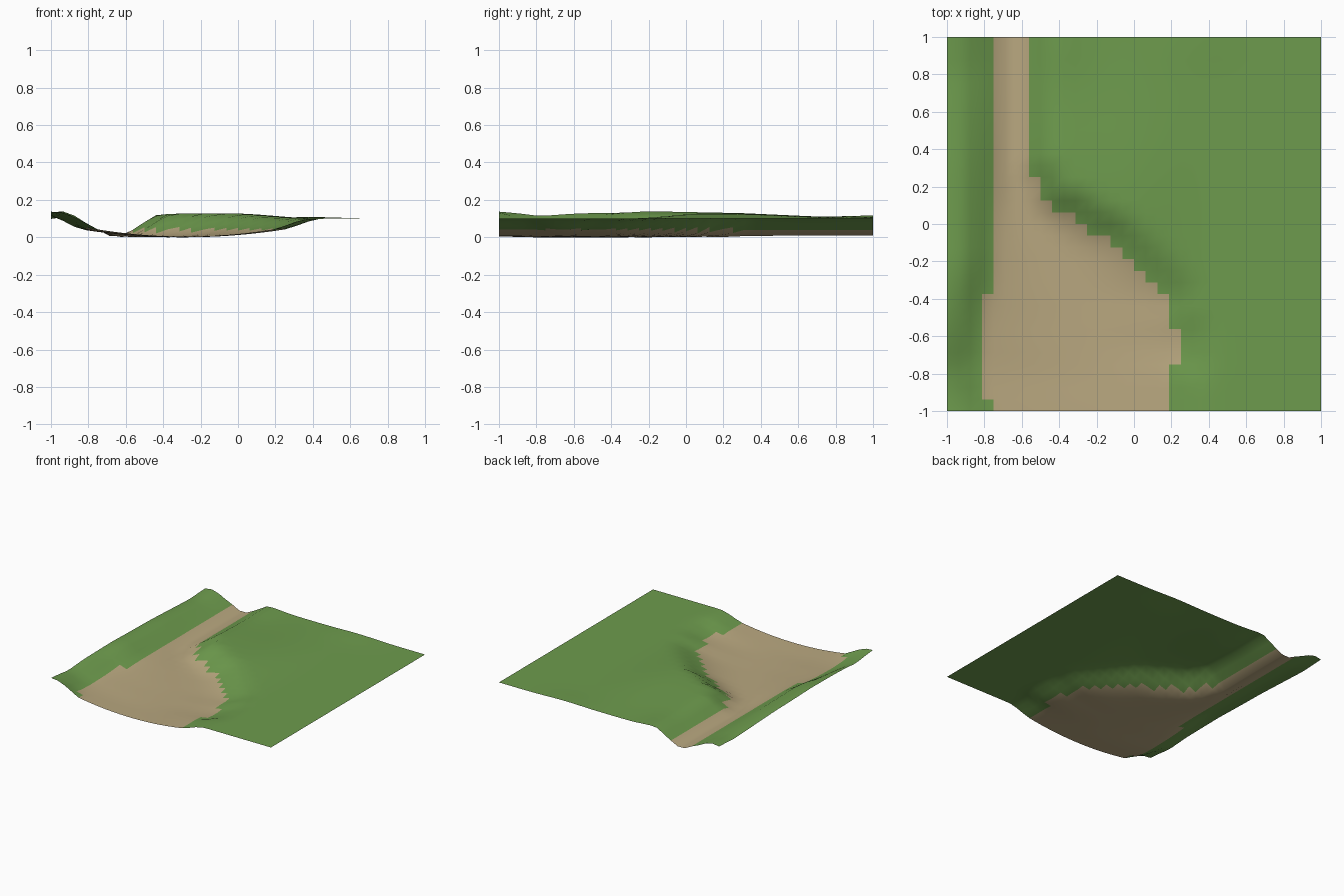
import bpy, bmesh
from math import exp
from mathutils import Vector
from mathutils.geometry import intersect_point_line

cube = bpy.data.objects.get("Cube")
if cube:
    bpy.data.objects.remove(cube)

CELLS = 32

# Sand outline as (y, x) points from back to front, and rim height of the left bank
LEFT_SHORE = [(1, -.75), (-.2, -.75), (-.34, -.77), (-.41, -.79),
              (-.75, -.84), (-.91, -.8), (-.97, -.75), (-1, -.75)]
RIGHT_SHORE = [(1, -.56), (.28, -.56), (.22, -.5), (.16, -.5), (.09, -.44), (.03, -.31),
               (-.03, -.25), (-.09, -.125), (-.16, -.06), (-.22, 0), (-.28, .06),
               (-.34, .125), (-.41, .19), (-.53, .19), (-.6, .25), (-.72, .25),
               (-.78, .19), (-1, .19)]
LEFT_RIM = [(1, .118), (.8, .107), (.3, .13), (-.2, .14), (-.6, .13), (-.8, .12), (-1, .137)]


def lookup(table, y):
    """Linear interpolation along a table ordered by falling y."""
    for (y0, v0), (y1, v1) in zip(table, table[1:]):
        if y >= y1:
            return v0 + (v1 - v0) * (y0 - y) / (y0 - y1)
    return table[-1][1]


def shore_distance(table, x, y):
    p = Vector((x, y))
    best = 9
    for (y0, x0), (y1, x1) in zip(table, table[1:]):
        a, b = Vector((x0, y0)), Vector((x1, y1))
        t = intersect_point_line(p, a, b)[1]
        best = min(best, (p - a.lerp(b, min(max(t, 0), 1))).length)
    return best


def ease(t):
    t = min(max(t, 0), 1)
    return t * t * (3 - 2 * t)


def bank(d, width):
    """Rise from shore to rim: part straight, part eased."""
    t = min(d / width, 1)
    return .4 * (1 - (1 - t) ** 2) + .6 * ease(t)


def height(x, y):
    left, right = lookup(LEFT_SHORE, y), lookup(RIGHT_SHORE, y)
    shore = .042
    if x < left:
        rim = lookup(LEFT_RIM, y)
        z = shore + (rim - shore) * bank(shore_distance(LEFT_SHORE, x, y), .2)
        return z - .012 * ease((-.93 - x) / .1) * ease(y + .9)
    if x > right:
        # Low swell behind the bank, levelling out to the flat meadow
        swell = .028 * (1 - ease((x + .05) / .5)) * exp(-((y - .15) / .55) ** 2)
        knoll = .008 * exp(-((x - .4) / .2) ** 2 - ((y - 1) / .15) ** 2)
        lip = .014 * exp(-((x + .42) / .15) ** 2 - ((y - 1) / .2) ** 2)
        rim = .1 + swell + knoll + lip
        width = .15 + .06 * ease((.3 - y) / .5)
        return shore + (rim - shore) * bank(shore_distance(RIGHT_SHORE, x, y), width)
    # Hollow sandy floor
    t = 2 * (x - left) / (right - left) - 1
    floor = .006 * ease(y + .2) + .004 * ease((-.8 - y) / .2)
    return floor + (shore - floor) * t * t


def material(name, rgb):
    m = bpy.data.materials.new(name)
    m.use_nodes = True
    m.diffuse_color = (*rgb, 1)
    bsdf = m.node_tree.nodes["Principled BSDF"]
    bsdf.inputs["Base Color"].default_value = (*rgb, 1)
    bsdf.inputs["Roughness"].default_value = .9
    return m


# Terrain sheet
bm = bmesh.new()
bmesh.ops.create_grid(bm, x_segments=CELLS, y_segments=CELLS, size=1)
for v in bm.verts:
    v.co.z = height(v.co.x, v.co.y)
lowest = min(v.co.z for v in bm.verts)
for v in bm.verts:
    v.co.z -= lowest

# Sand between the shores, grass elsewhere
for f in bm.faces:
    c = f.calc_center_median()
    f.material_index = int(lookup(LEFT_SHORE, c.y) < c.x < lookup(RIGHT_SHORE, c.y))
    f.smooth = True

mesh = bpy.data.meshes.new("terrain")
bm.to_mesh(mesh)
bm.free()
mesh.materials.append(material("grass green", (.155, .33, .075)))
mesh.materials.append(material("sand tan", (.485, .39, .215)))
terrain = bpy.data.objects.new("terrain", mesh)
bpy.context.collection.objects.link(terrain)
